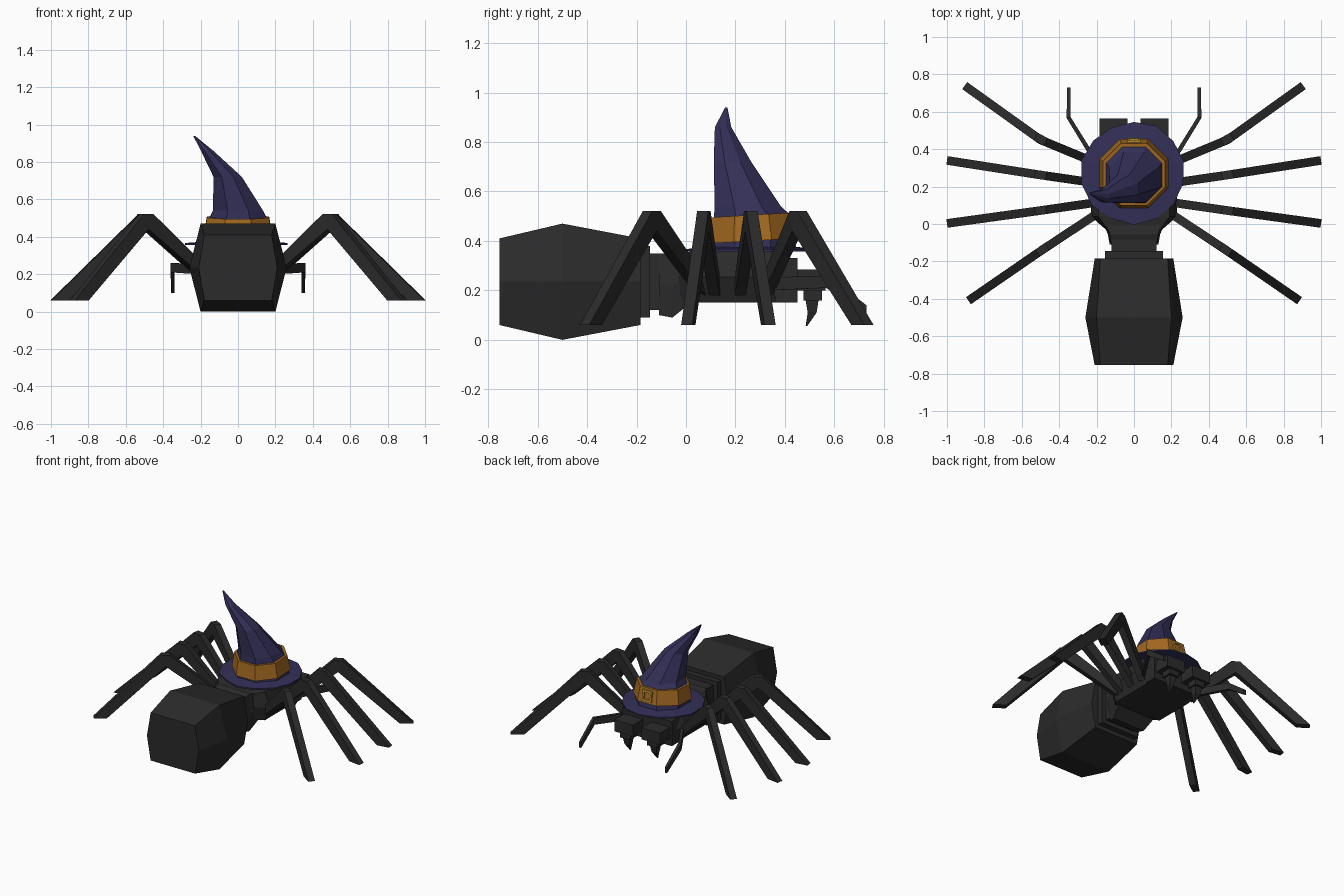
import bpy, bmesh, math, random
from mathutils import Vector as V

if "Cube" in bpy.data.objects:
    bpy.data.objects.remove(bpy.data.objects["Cube"])

random.seed(4)


def material(name, rgb):
    m = bpy.data.materials.new(name)
    m.diffuse_color = (*rgb, 1)
    m.use_nodes = True
    m.node_tree.nodes["Principled BSDF"].inputs["Base Color"].default_value = m.diffuse_color
    return m


BLACK = material("charcoal black", (0.024, 0.024, 0.024))
BLUE = material("midnight blue", (0.033, 0.029, 0.098))
ORANGE = material("burnt orange", (0.36, 0.14, 0.015))
GOLD = material("buckle gold", (0.48, 0.27, 0.03))


def loft(name, rings, mat, close_ends=True, loop=False):
    """Skin a list of equal-length point rings; loop joins last to first."""
    bm = bmesh.new()
    vs = [[bm.verts.new(p) for p in r] for r in rings]
    n = len(rings[0])
    pairs = list(zip(vs, vs[1:])) + ([(vs[-1], vs[0])] if loop else [])
    for a, b in pairs:
        for i in range(n):
            j = (i + 1) % n
            bm.faces.new((a[i], a[j], b[j], b[i]))
    if close_ends and not loop:
        bm.faces.new(vs[0])
        bm.faces.new(vs[-1])
    bmesh.ops.remove_doubles(bm, verts=bm.verts, dist=0.0005)
    bmesh.ops.recalc_face_normals(bm, faces=bm.faces)
    me = bpy.data.meshes.new(name)
    bm.to_mesh(me)
    bm.free()
    me.materials.append(mat)
    ob = bpy.data.objects.new(name, me)
    bpy.context.collection.objects.link(ob)
    return ob


def mirror(ob):
    ob.modifiers.new("mirror", 'MIRROR').use_axis = (True, False, False)
    return ob


def box(name, x0, x1, y0, y1, z0, z1, mat=BLACK):
    return loft(name, [[(x0, y0, z), (x1, y0, z), (x1, y1, z), (x0, y1, z)]
                       for z in (z0, z1)], mat)


def hexring(y, wm, wt, z0, z1):
    """Six-sided body section: wide at mid height, narrower top and bottom."""
    zm = (z0 + z1) / 2
    return [(-wt, y, z0), (wt, y, z0), (wm, y, zm), (wt, y, z1), (-wt, y, z1), (-wm, y, zm)]


# Abdomen and stepped waist
loft("abdomen", [hexring(-0.755, 0.21, 0.18, 0.06, 0.41),
                 hexring(-0.5, 0.26, 0.20, 0.0, 0.47),
                 hexring(-0.185, 0.21, 0.18, 0.06, 0.41)], BLACK)
box("waist_plate", -0.155, 0.155, -0.19, -0.145, 0.09, 0.38)
box("waist_core", -0.12, 0.12, -0.15, -0.08, 0.12, 0.35)
loft("waist_collar", [hexring(-0.11, 0.13, 0.12, 0.10, 0.34),
                      hexring(-0.055, 0.14, 0.13, 0.09, 0.36),
                      hexring(0.02, 0.17, 0.15, 0.15, 0.35)], BLACK)

# Thorax and head block
loft("thorax", [hexring(-0.03, 0.15, 0.14, 0.17, 0.35),
                hexring(0.04, 0.23, 0.19, 0.15, 0.36),
                hexring(0.34, 0.23, 0.19, 0.15, 0.36),
                hexring(0.41, 0.20, 0.17, 0.155, 0.34)], BLACK)
box("head", -0.20, 0.20, 0.36, 0.45, 0.15, 0.33)

# Jaws with stubs and tapering fangs
mirror(box("jaw", 0.035, 0.185, 0.42, 0.565, 0.20, 0.285))
mirror(box("jaw_stub", 0.07, 0.15, 0.475, 0.55, 0.16, 0.205))


def square(c, rx, ry):
    return [(c[0] - rx, c[1] - ry, c[2]), (c[0] + rx, c[1] - ry, c[2]),
            (c[0] + rx, c[1] + ry, c[2]), (c[0] - rx, c[1] + ry, c[2])]


mirror(loft("fang", [square((0.11, 0.51, 0.165), 0.028, 0.027),
                     square((0.11, 0.51, 0.11), 0.02, 0.018),
                     square((0.11, 0.487, 0.055), 0.003, 0.003)], BLACK))


# Legs: hip, knee and foot sections, extruded sideways
def leg(name, hip, knee, foot, w=0.023):
    hip, knee, foot = V(hip), V(knee), V(foot)
    d1, d2 = (knee - hip).normalized(), (foot - knee).normalized()
    dk = (d1 + d2).normalized()
    side = lambda d: V((-d.y, d.x)) * w

    def ring(lo, zlo, hi, zhi, d):
        s = side(d)
        return [(*(lo - s), zlo), (*(lo + s), zlo), (*(hi + s), zhi), (*(hi - s), zhi)]
    mirror(loft(name, [
        ring(hip, 0.18, hip, 0.25, d1),
        ring(knee, 0.44, knee - d1 * 0.03, 0.522, dk),
        ring(knee, 0.44, knee + d2 * 0.03, 0.522, dk),
        ring(foot - d2 * 0.09, 0.06, foot, 0.06, d2)], BLACK))


leg("leg_front", (0.21, 0.33), (0.50, 0.45), (0.905, 0.74))
leg("leg_mid_front", (0.21, 0.22), (0.50, 0.262), (1.0, 0.34))
leg("leg_mid_back", (0.21, 0.114), (0.50, 0.072), (1.0, 0.003))
leg("leg_back", (0.19, 0.06), (0.49, -0.138), (0.885, -0.41))


# Feelers: bent thin bars beside the head
def bar_ring(p, d, w, h):
    s = V((d[1], -d[0], 0)).normalized() * w
    u = V((0, 0, h))
    p = V(p)
    return [p - s - u, p + s - u, p + s + u, p - s + u]


mirror(loft("feeler", [bar_ring((0.19, 0.31, 0.225), (0.55, 0.83), 0.012, 0.026),
                       bar_ring((0.35, 0.57, 0.235), (0.25, 0.97), 0.011, 0.025),
                       bar_ring((0.348, 0.73, 0.12), (0, 1), 0.009, 0.02)], BLACK))


# Hat: crooked cone, uneven brim, tapered band and buckle
def circle(c, r, z, n=8, tilt=0.0, turn=0.5, radii=None):
    out = []
    for i in range(n):
        a = 2 * math.pi * (i + turn) / n
        q = r * (radii[i] if radii else 1)
        y = q * math.sin(a)
        out.append((c[0] + q * math.cos(a), c[1] + y, z + tilt * y))
    return out


wobble = [random.uniform(0.97, 1.06) for _ in range(14)]
loft("hat_brim", [circle((0, 0.275), 0.275, 0.357, 14, radii=wobble),
                  circle((0, 0.275), 0.275, 0.367, 14, radii=wobble),
                  circle((0, 0.275), 0.18, 0.375, 14)], BLUE)
loft("hat_cone", [circle((0, 0.27), 0.19, 0.365, tilt=0.05),
                  circle((0, 0.265), 0.165, 0.50, tilt=0.06),
                  circle((0.0, 0.25), 0.145, 0.54),
                  circle((-0.055, 0.188), 0.082, 0.72),
                  circle((-0.165, 0.15), 0.036, 0.86),
                  circle((-0.235, 0.163), 0.005, 0.94)], BLUE)
loft("hat_band", [circle((0, 0.27), 0.165, 0.40, tilt=0.06),
                  circle((0, 0.27), 0.200, 0.40, tilt=0.06),
                  circle((0, 0.265), 0.180, 0.505, tilt=0.06),
                  circle((0, 0.265), 0.150, 0.505, tilt=0.06)], ORANGE, loop=True)


# Square open buckle leaning on the band
def buckle_ring(h, out):
    return [(x, 0.27 + 0.18 + out - 0.16 * z, 0.463 + z)
            for x, z in ((-h, -h), (h, -h), (h, h), (-h, h))]


loft("hat_buckle", [buckle_ring(0.038, -0.012), buckle_ring(0.038, 0.004),
                    buckle_ring(0.024, 0.004), buckle_ring(0.024, -0.012)], GOLD, loop=True)
